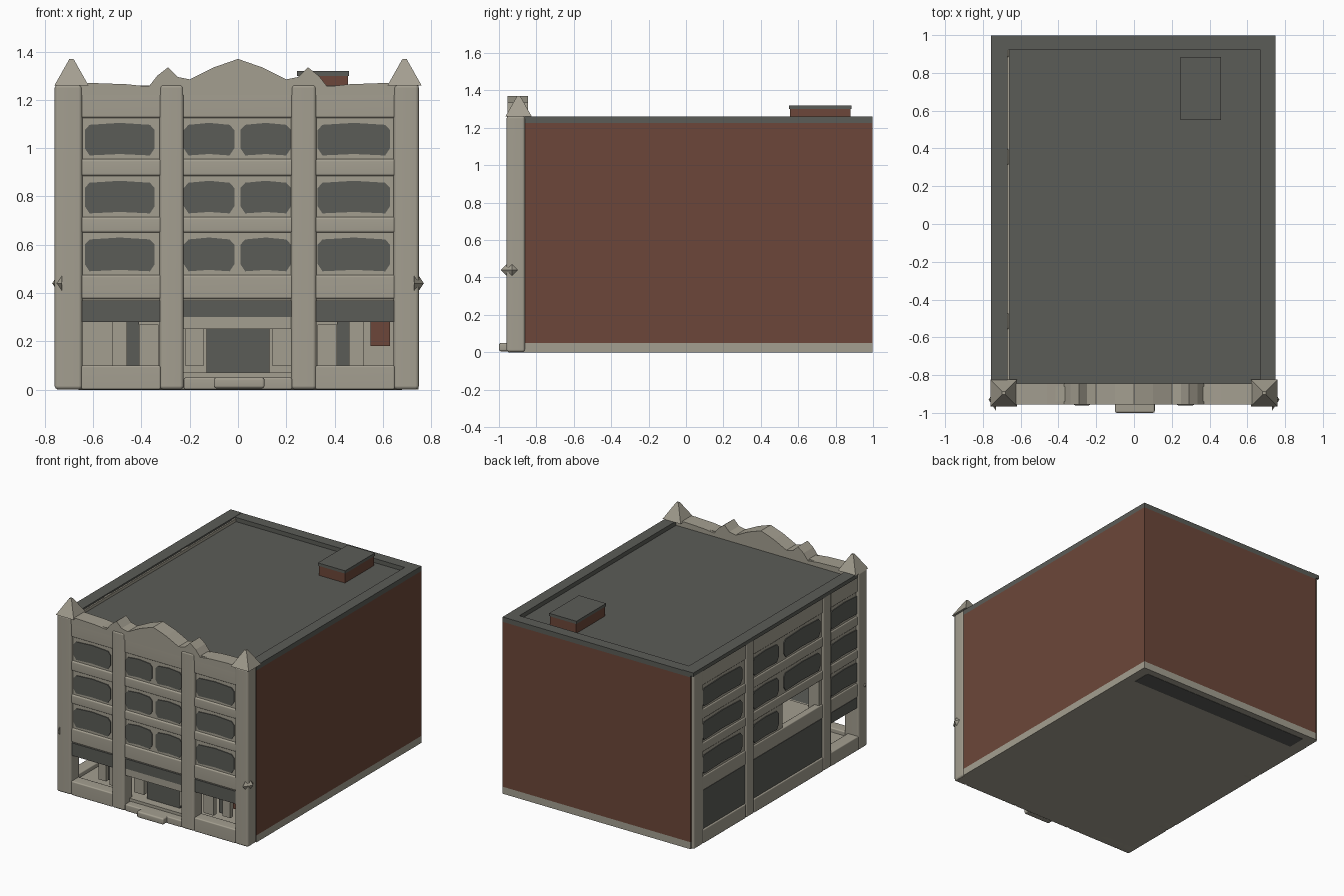
import bpy, bmesh, math
from mathutils import Vector, Matrix

if "Cube" in bpy.data.objects:
    bpy.data.objects.remove(bpy.data.objects["Cube"])


def material(name, rgb):
    m = bpy.data.materials.new(name)
    m.diffuse_color = (*rgb, 1)
    m.use_nodes = True
    m.node_tree.nodes["Principled BSDF"].inputs["Base Color"].default_value = m.diffuse_color
    return m


STONE = material("pale stone", (0.37, 0.345, 0.28))
DARK = material("dark grey", (0.105, 0.107, 0.095))
BRICK = material("red brick", (0.15, 0.062, 0.041))


def finish(name, bm, mat, bevel=0.0):
    bmesh.ops.recalc_face_normals(bm, faces=bm.faces)
    me = bpy.data.meshes.new(name)
    bm.to_mesh(me)
    bm.free()
    me.materials.append(mat)
    ob = bpy.data.objects.new(name, me)
    bpy.context.collection.objects.link(ob)
    if bevel:
        mod = ob.modifiers.new("soft_edges", 'BEVEL')
        mod.width, mod.segments = bevel, 2
        me.shade_smooth()
        ob.modifiers.new("even_shading", 'WEIGHTED_NORMAL')
    return ob


def box(name, mat, x0, x1, y0, y1, z0, z1, bevel=0.0):
    bm = bmesh.new()
    bmesh.ops.create_cube(bm, size=1)
    lo = Vector((min(x0, x1), min(y0, y1), z0))
    hi = Vector((max(x0, x1), max(y0, y1), z1))
    for v in bm.verts:
        v.co = Vector([(lo[i] + hi[i]) / 2 + v.co[i] * (hi[i] - lo[i]) for i in range(3)])
    return finish(name, bm, mat, bevel)


def prism(name, mat, pts, place, d0, d1):
    """Extrude a (u, z) outline between two depths."""
    bm = bmesh.new()
    a = [bm.verts.new(place(u, d0, z)) for u, z in pts]
    b = [bm.verts.new(place(u, d1, z)) for u, z in pts]
    bm.faces.new(a)
    bm.faces.new(b)
    n = len(pts)
    for i in range(n):
        bm.faces.new((a[i], a[(i + 1) % n], b[(i + 1) % n], b[i]))
    return finish(name, bm, mat)


# Facade coordinates: u across, d inward from the outer plane, z up
def front(u, d, z):
    return Vector((u, -0.96 + d, z))


def left(u, d, z):
    return Vector((-0.76 + d, -u, z))


def fbox(name, mat, place, u0, u1, d0, d1, z0, z1, bevel=0.0):
    p, q = place(u0, d0, z0), place(u1, d1, z1)
    return box(name, mat, p.x, q.x, p.y, q.y, z0, z1, bevel)


def window(name, place, u0, u1, z0, z1, d):
    # rounded irregular pane
    c, h = 0.02, 0.03
    m = (u0 + u1) / 2
    pts = [(u0 + c, z0), (m, z0 + 0.006), (u1 - c, z0), (u1, z0 + h), (u1, z1 - h),
           (u1 - c, z1 - 0.008), (m, z1), (u0 + c, z1 - 0.008), (u0, z1 - h), (u0, z0 + h)]
    prism(name, DARK, pts, place, d - 0.006, d + 0.002)


ROWS = [(0.49, 0.63), (0.73, 0.865), (0.97, 1.105)]
SPANDRELS = [(0.375, 0.475), (0.65, 0.715), (0.885, 0.955), (1.125, 1.25)]
WALL = 0.02

# ---- Front facade ----
FRONT_BAYS = [(-0.65, -0.32), (-0.225, 0.225), (0.32, 0.65)]
FRONT_WIN = [(-0.635, -0.345), (-0.225, -0.015), (0.01, 0.22), (0.33, 0.63)]
fbox("front_upper_wall", STONE, front, -0.74, 0.74, WALL, 0.1, 0.37, 1.26)
for i, (a, b) in enumerate([(-0.76, -0.645), (-0.325, -0.225), (0.22, 0.325), (0.645, 0.75)]):
    fbox("front_pier_%d" % i, STONE, front, a, b, 0, 0.1, 0, 1.265, 0.015)
for i, (a, b) in enumerate(FRONT_BAYS):
    for j, (z0, z1) in enumerate(SPANDRELS):
        fbox("front_spandrel_%d_%d" % (i, j), STONE, front, a - .01, b + .01, 0.01, 0.06, z0, z1, 0.01)
    fbox("front_sign_band_%d" % i, DARK, front, a, b, 0.012, 0.09, 0.28 if i != 1 else 0.30, 0.37)
    fbox("front_plinth_%d" % i, STONE, front, a, b, 0.005, 0.09, 0, 0.1 if i != 1 else 0.05, 0.008)
fbox("front_entrance_lintel", STONE, front, -0.225, 0.225, 0.015, 0.09, 0.25, 0.30)
for a, b in FRONT_WIN:
    for z0, z1 in ROWS:
        window("front_window", front, a, b, z0, z1, WALL)

# crest with stepped gable
half = [(0, 1.37), (0.1, 1.335), (0.2, 1.285), (0.25, 1.295), (0.29, 1.335), (0.335, 1.30),
        (0.37, 1.255), (0.46, 1.265), (0.6, 1.27), (0.74, 1.265), (0.74, 1.22)]
crest = [(-x, z) for x, z in reversed(half[1:])] + half
prism("front_crest", STONE, crest, front, 0.005, 0.115)

# corner pinnacles and small side bosses
for s in (-1, 1):
    bm = bmesh.new()
    bmesh.ops.create_cone(bm, cap_ends=True, segments=4, radius1=0.1, radius2=0.012, depth=0.11,
                          matrix=Matrix.Translation((s * 0.69, -0.895, 1.315)) @ Matrix.Rotation(math.pi / 4, 4, 'Z'))
    finish("corner_pinnacle", bm, STONE)
    bm = bmesh.new()
    bmesh.ops.create_cone(bm, cap_ends=True, segments=4, radius1=0.06, radius2=0.0, depth=0.04)
    for v in bm.verts:
        v.co = Vector((s * (0.75 + v.co.z), -0.93 + v.co.x, 0.44 + v.co.y))
    finish("corner_boss", bm, STONE)

# entrance step
box("entrance_step", STONE, -0.1, 0.11, -1.0, -0.88, 0.005, 0.05, 0.01)

# ---- Left facade (same bay pattern, longer) ----
fbox("left_wall_top", STONE, left, -0.985, 0.94, WALL, 0.1, 0.66, 1.25)
fbox("left_wall_rear", STONE, left, -0.985, 0.03, WALL, 0.1, 0.37, 0.66)
fbox("left_wall_fore", STONE, left, 0.44, 0.94, WALL, 0.1, 0.37, 0.66)
LEFT_BAYS = [(-0.88, -0.40), (-0.31, 0.47), (0.56, 0.88)]
for i, (a, b) in enumerate([(-0.99, -0.88), (-0.40, -0.31), (0.47, 0.56), (0.88, 0.955)]):
    fbox("left_pier_%d" % i, STONE, left, a, b, 0.004, 0.1, 0, 1.255, 0.012)
for i, (a, b) in enumerate(LEFT_BAYS):
    for j, (z0, z1) in enumerate(SPANDRELS):
        fbox("left_spandrel_%d_%d" % (i, j), STONE, left, a - .01, b + .01, 0.012, 0.06, z0, z1, 0.008)
    fbox("left_plinth_%d" % i, STONE, left, a, b, 0.005, 0.09, 0, 0.1, 0.008)
    if i < 2:
        fbox("left_shopfront_%d" % i, DARK, left, a, b, 0.015, 0.09, 0.1, 0.375)
    else:
        fbox("left_lintel", DARK, left, a, b, 0.015, 0.09, 0.30, 0.375)
for k, (a, b) in enumerate([(-0.88, -0.43), (-0.31, -0.02), (0.04, 0.45), (0.56, 0.88)]):
    for j, (z0, z1) in enumerate(ROWS):
        if not (k == 2 and j == 0):
            window("left_window", left, a, b, z0, z1, WALL)
# open niche in the middle bay
fbox("niche_floor", STONE, left, 0.0, 0.47, 0.03, 0.35, 0.40, 0.44)
fbox("niche_back", STONE, left, 0.0, 0.47, 0.33, 0.35, 0.42, 0.68)

# ---- Plain brick right and back walls, banded ----
for name, x0, x1, y0, y1 in [("right", 0.67, 0.748, -0.86, 0.997), ("back", -0.735, 0.748, 0.92, 0.998)]:
    box(name + "_base_band", STONE, x0, x1, y0, y1, 0, 0.05)
    box(name + "_brick_wall", BRICK, x0, x1, y0, y1, 0.05, 1.225)
    box(name + "_parapet", DARK, x0, x1, y0, y1, 1.225, 1.26)
box("left_coping", DARK, -0.757, -0.67, -0.85, 0.998, 1.235, 1.262)

# ---- Roof, underside and rooftop stair house ----
box("roof", DARK, -0.69, 0.69, -0.87, 0.95, 1.19, 1.23)
box("underside", STONE, -0.74, 0.74, -0.94, 0.985, 0.0, 0.02)
box("underside_dark_strip", DARK, -0.66, 0.68, 0.82, 0.95, -0.002, 0.006)
box("stair_house", BRICK, 0.25, 0.455, 0.555, 0.88, 1.22, 1.30)
box("stair_house_cap", DARK, 0.245, 0.46, 0.55, 0.885, 1.30, 1.32)

# ---- Ground floor interior behind the openings ----
box("shop_floor", STONE, -0.68, 0.68, -0.9, -0.53, 0.03, 0.07)
box("shop_ceiling", DARK, -0.68, 0.68, -0.9, -0.53, 0.36, 0.40)
box("shop_back_wall", STONE, -0.66, 0.68, -0.55, -0.53, 0.05, 0.4)
box("entrance_door", DARK, -0.13, 0.13, -0.84, -0.82, 0.06, 0.37)
for s in (-1, 1):
    box("entrance_side", STONE, s * 0.14, s * 0.22, -0.86, -0.83, 0.1, 0.25)
    box("shop_partition", STONE, s * 0.33, s * 0.41, -0.86, -0.83, 0.1, 0.27)
    box("shop_gap", DARK, s * 0.41, s * 0.46, -0.8, -0.78, 0.1, 0.37)
    box("shop_post", STONE, s * 0.46, s * 0.52, -0.83, -0.80, 0.1, 0.37)
box("shop_brick_panel", BRICK, 0.55, 0.63, -0.84, -0.82, 0.18, 0.28)
